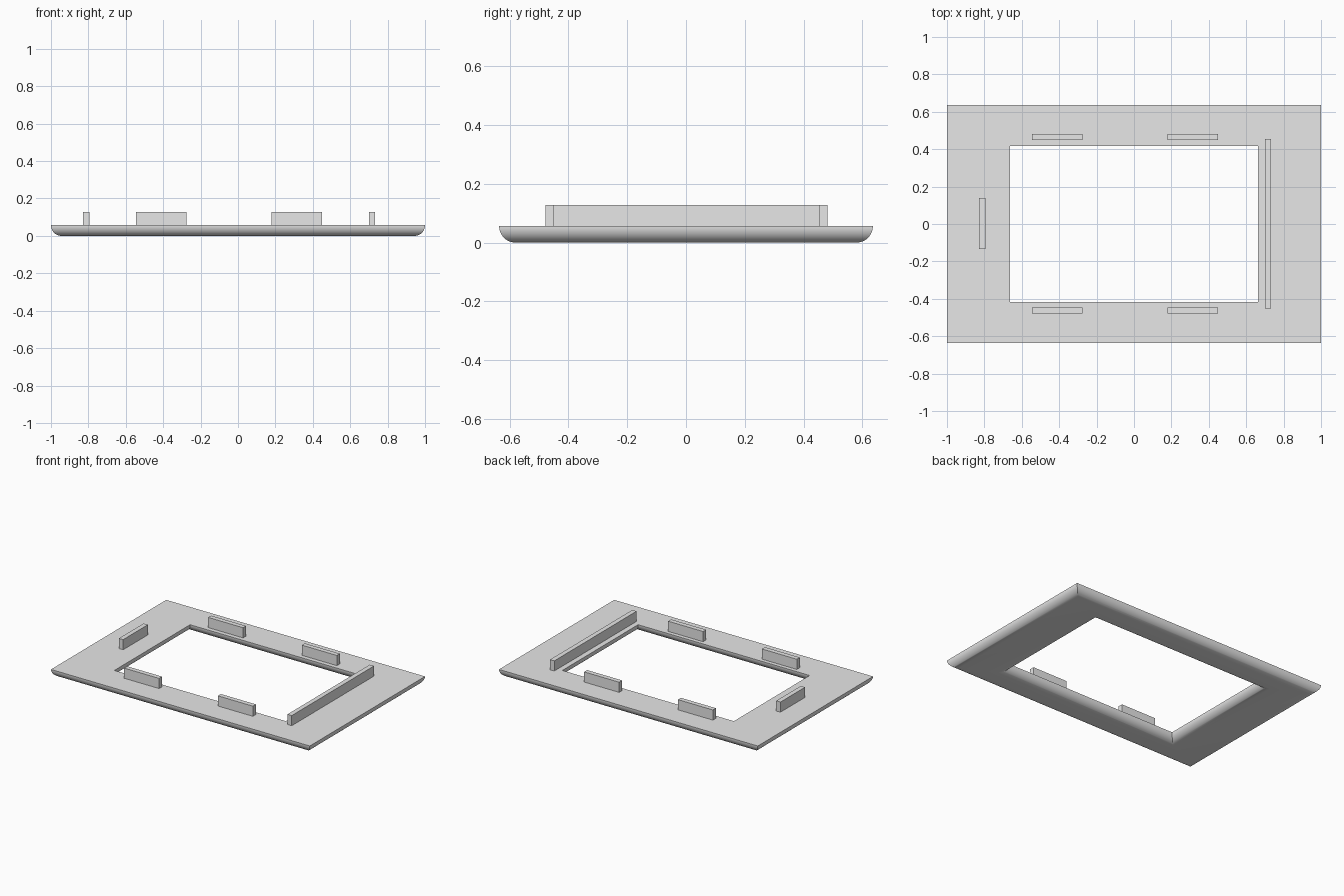
import bpy
import bmesh
from math import sin, cos, pi, radians

if "Cube" in bpy.data.objects:
    bpy.data.objects.remove(bpy.data.objects["Cube"], do_unlink=True)

THICK = 0.057            # frame thickness and edge radius
TOP = 0.128              # top of the raised ribs
OUTER = (1.0, 0.636)     # half sizes of the frame
INNER = (0.663, 0.418)   # half sizes of the opening
STEPS = 12

grey = bpy.data.materials.new("light_grey")
grey.use_nodes = True
grey.diffuse_color = (0.8, 0.8, 0.8, 1)
grey.node_tree.nodes["Principled BSDF"].inputs["Base Color"].default_value = (0.8, 0.8, 0.8, 1)


def finish(name, bm):
    bmesh.ops.recalc_face_normals(bm, faces=bm.faces)
    mesh = bpy.data.meshes.new(name)
    bm.to_mesh(mesh)
    bm.free()
    mesh.materials.append(grey)
    obj = bpy.data.objects.new(name, mesh)
    bpy.context.collection.objects.link(obj)
    return obj


def rib(name, x, y, length_x, length_y):
    """Upright block standing on the frame."""
    bm = bmesh.new()
    bmesh.ops.create_cube(bm, size=1)
    bmesh.ops.scale(bm, vec=(length_x, length_y, TOP - THICK), verts=bm.verts)
    bmesh.ops.translate(bm, vec=(x, y, (TOP + THICK) / 2), verts=bm.verts)
    return finish(name, bm)


# Frame: mitred rectangular rings, rounded under the outer and inner edges
arc = [(THICK * (1 - cos(a)), THICK * (1 - sin(a)))
       for a in (pi / 2 * i / STEPS for i in range(STEPS + 1))]
section = [(OUTER[0] - d, OUTER[1] - d, z) for d, z in arc]
section += [(INNER[0] + d, INNER[1] + d, z) for d, z in reversed(arc)]

bm = bmesh.new()
rings = [[bm.verts.new((sx * hx, sy * hy, z))
          for sx, sy in ((-1, -1), (1, -1), (1, 1), (-1, 1))]
         for hx, hy, z in section]
for k, ring in enumerate(rings):
    following = rings[(k + 1) % len(rings)]
    for i in range(4):
        j = (i + 1) % 4
        bm.faces.new((ring[i], ring[j], following[j], following[i]))
frame = finish("frame", bm)

bpy.ops.object.select_all(action="DESELECT")
frame.select_set(True)
bpy.context.view_layer.objects.active = frame
bpy.ops.object.shade_smooth_by_angle(angle=radians(30))

# Short ribs along the front and back of the opening
for side, y in (("front", -0.462), ("back", 0.465)):
    for end, x in (("right", -0.41), ("left", 0.315)):
        rib(f"{side}_{end}_rib", x, y, 0.27, 0.033)

# Ribs beside the two ends of the opening
rib("right_end_rib", -0.811, 0.003, 0.033, 0.272)
rib("left_end_long_rib", 0.716, 0.001, 0.033, 0.908)
